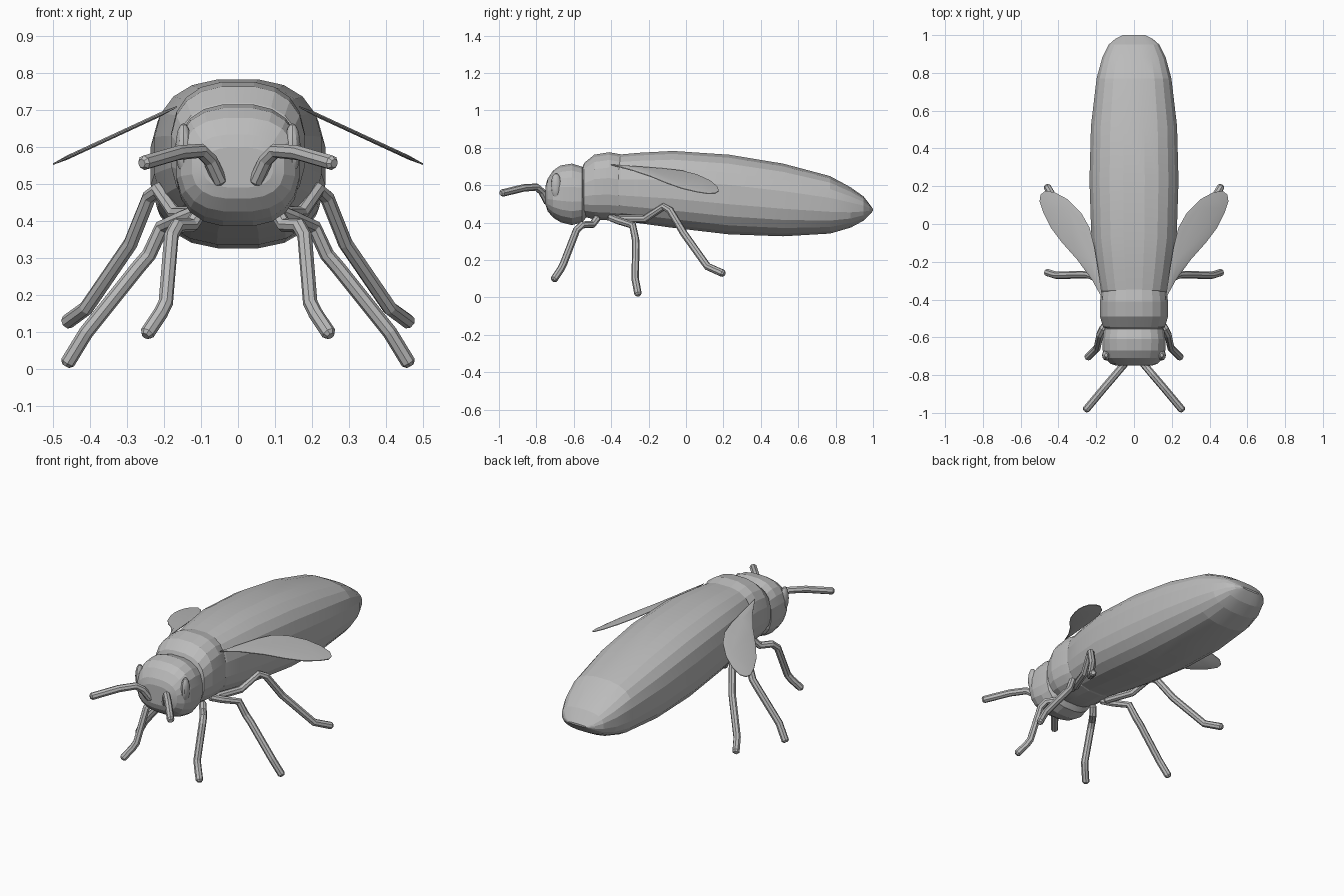
import bpy, bmesh, math
from mathutils import Vector

if "Cube" in bpy.data.objects:
    bpy.data.objects.remove(bpy.data.objects["Cube"])

grey = bpy.data.materials.new("plain_grey")
grey.diffuse_color = (0.5, 0.5, 0.5, 1)
grey.use_nodes = True
grey.node_tree.nodes["Principled BSDF"].inputs["Base Color"].default_value = grey.diffuse_color


def finish(name, bm, angle=None):
    bmesh.ops.recalc_face_normals(bm, faces=bm.faces)
    me = bpy.data.meshes.new(name)
    bm.to_mesh(me)
    bm.free()
    me.materials.append(grey)
    ob = bpy.data.objects.new(name, me)
    bpy.context.collection.objects.link(ob)
    if angle:
        bpy.ops.object.select_all(action='DESELECT')
        ob.select_set(True)
        bpy.context.view_layer.objects.active = ob
        bpy.ops.object.shade_smooth_by_angle(angle=math.radians(angle))
    return ob


def skin(bm, rings):
    """Bridge successive closed rings and cap both ends."""
    n = len(rings[0])
    for a, b in zip(rings, rings[1:]):
        for i in range(n):
            j = (i + 1) % n
            bm.faces.new((a[i], a[j], b[j], b[i]))
    bm.faces.new(rings[0])
    bm.faces.new(rings[-1])


def loft(name, stations, power=2.6, n=20, angle=12):
    """Rounded-square body from (y, half width, bottom z, top z)."""
    bm = bmesh.new()
    rings = []
    for y, w, lo, hi in stations:
        ring = []
        for i in range(n):
            t = 2 * math.pi * (i + 0.5) / n
            c, s = math.cos(t), math.sin(t)
            x = math.copysign(abs(c) ** (2 / power), c) * w
            z = math.copysign(abs(s) ** (2 / power), s) * (hi - lo) / 2
            ring.append(bm.verts.new((x, y, (lo + hi) / 2 + z)))
        rings.append(ring)
    skin(bm, rings)
    return finish(name, bm, angle)


def limb(name, points, radius, sides=8):
    """Tube along a bent path with short bevelled ends."""
    pts = [Vector(p) for p in points]
    d0, d1 = (pts[1] - pts[0]).normalized(), (pts[-1] - pts[-2]).normalized()
    pts = [pts[0]] + [pts[0] + d0 * 0.01] + pts[1:-1] + [pts[-1] - d1 * 0.01, pts[-1]]
    bm = bmesh.new()
    rings = []
    normal = d0.orthogonal().normalized()
    for k, p in enumerate(pts):
        a = (p - pts[k - 1]).normalized() if k else d0
        b = (pts[k + 1] - p).normalized() if k < len(pts) - 1 else d1
        t = (a + b).normalized()
        normal = (normal - t * normal.dot(t)).normalized()
        side = t.cross(normal)
        r = radius * (0.6 if k in (0, len(pts) - 1) else 1)
        rings.append([bm.verts.new(p + r * (normal * math.cos(q) + side * math.sin(q)))
                      for q in (2 * math.pi * i / sides for i in range(sides))])
    skin(bm, rings)
    return finish(name, bm)


# Body segments
loft("abdomen", [
    (-0.42, 0.150, 0.45, 0.73), (-0.35, 0.180, 0.41, 0.766), (-0.25, 0.200, 0.395, 0.775),
    (-0.07, 0.228, 0.37, 0.785), (0.23, 0.238, 0.335, 0.765), (0.52, 0.230, 0.325, 0.717),
    (0.77, 0.200, 0.34, 0.65), (0.88, 0.170, 0.372, 0.59), (0.95, 0.135, 0.41, 0.54),
    (0.98, 0.100, 0.44, 0.50), (1.0, 0.060, 0.463, 0.473)])
loft("thorax", [
    (-0.56, 0.135, 0.46, 0.68), (-0.545, 0.165, 0.43, 0.72), (-0.49, 0.182, 0.415, 0.765),
    (-0.41, 0.182, 0.41, 0.778), (-0.34, 0.172, 0.405, 0.765), (-0.24, 0.14, 0.42, 0.72)])
loft("head", [
    (-0.75, 0.095, 0.49, 0.60), (-0.74, 0.125, 0.46, 0.635), (-0.71, 0.155, 0.425, 0.68),
    (-0.67, 0.167, 0.40, 0.707), (-0.61, 0.168, 0.385, 0.717), (-0.555, 0.160, 0.40, 0.70),
    (-0.53, 0.130, 0.43, 0.66)])

# Wing outline seen from above, drooping outwards
WING = [(0.165, -0.40), (0.22, -0.30), (0.30, -0.19), (0.38, -0.10), (0.44, -0.02),
        (0.48, 0.06), (0.50, 0.12), (0.495, 0.155), (0.47, 0.175), (0.42, 0.168),
        (0.35, 0.13), (0.28, 0.06), (0.235, -0.02), (0.21, -0.12), (0.19, -0.24)]
LIMBS = {
    "antenna": [(0.045, -0.735, 0.50), (0.075, -0.77, 0.565), (0.10, -0.80, 0.59),
                (0.16, -0.87, 0.585), (0.26, -0.99, 0.556)],
    "front_leg": [(0.10, -0.47, 0.43), (0.125, -0.50, 0.39), (0.165, -0.555, 0.388),
                  (0.18, -0.585, 0.36), (0.195, -0.655, 0.18), (0.21, -0.67, 0.15),
                  (0.25, -0.71, 0.09)],
    "middle_leg": [(0.10, -0.41, 0.43), (0.15, -0.36, 0.41), (0.205, -0.285, 0.385),
                   (0.24, -0.27, 0.31), (0.27, -0.268, 0.275), (0.41, -0.272, 0.10),
                   (0.465, -0.255, 0.01)],
    "back_leg": [(0.11, -0.38, 0.42), (0.17, -0.22, 0.42), (0.215, -0.12, 0.485),
                 (0.24, -0.085, 0.465), (0.29, -0.01, 0.34), (0.41, 0.115, 0.165),
                 (0.465, 0.205, 0.125)],
}

for s, tag in ((1, "right"), (-1, "left")):
    # Thin wings, with a slightly raised middle
    bm = bmesh.new()
    cx = sum(p[0] for p in WING) / len(WING)
    cy = sum(p[1] for p in WING) / len(WING)
    rings = []
    for scale, dz in ((0.75, 0.006), (1, 0.002), (1, -0.002), (0.75, -0.006)):
        ring = []
        for px, py in WING:
            x, y = cx + (px - cx) * scale, cy + (py - cy) * scale
            ring.append(bm.verts.new((s * x, y, 0.709 - 0.463 * (x - 0.165) + dz)))
        rings.append(ring)
    skin(bm, rings)
    finish("wing_" + tag, bm, 40)

    # Legs and antennae
    for name, path in LIMBS.items():
        limb(name + "_" + tag, [(s * x, y, z) for x, y, z in path], 0.02)

    # Low oval eyes on the sides of the head
    bm = bmesh.new()
    bmesh.ops.create_uvsphere(bm, u_segments=12, v_segments=8, radius=1)
    for v in bm.verts:
        v.co = (s * 0.147 + v.co.x * 0.022, -0.695 + v.co.y * 0.028, 0.597 + v.co.z * 0.068)
    finish("eye_" + tag, bm, 30)
